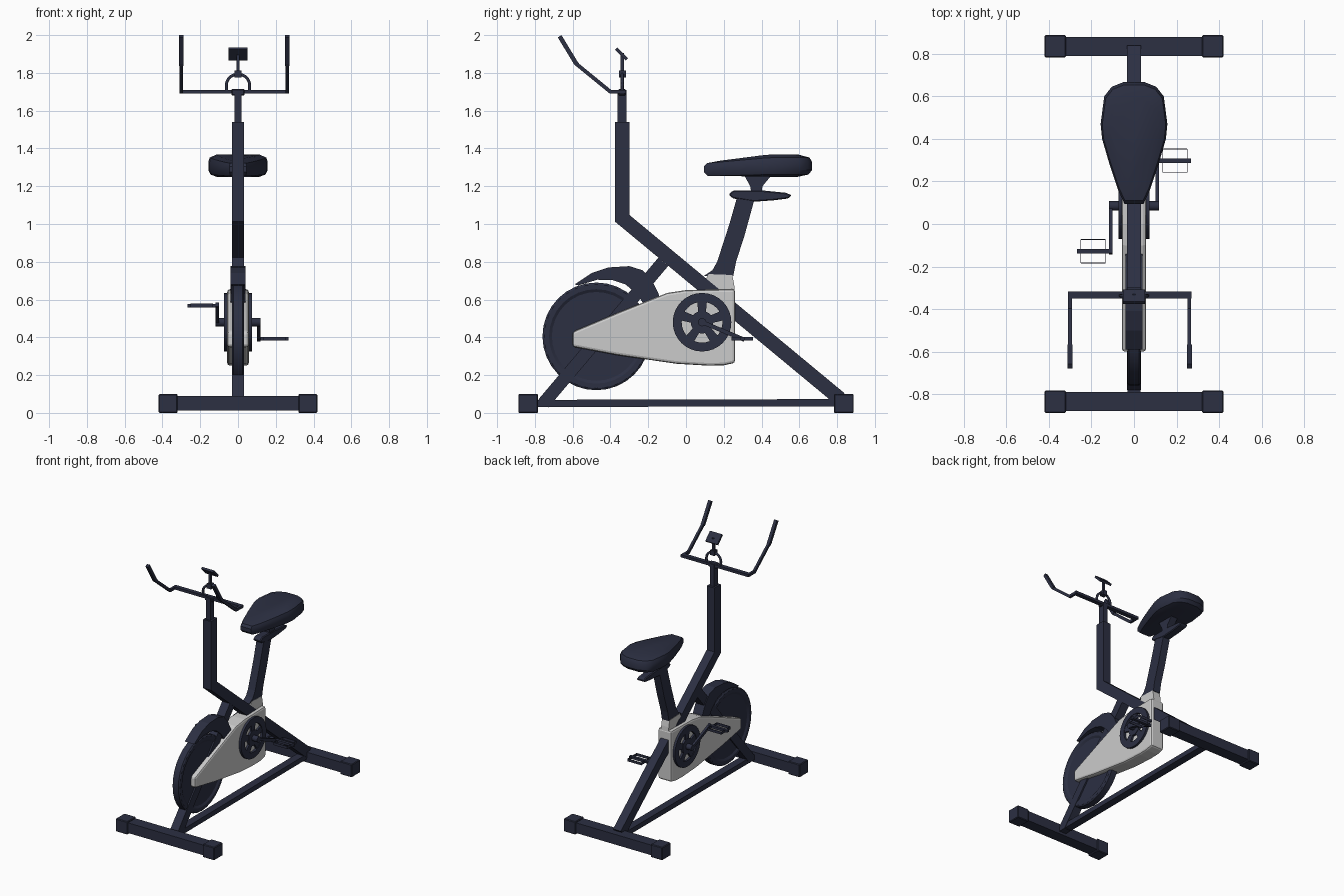
import bpy, bmesh, math
from mathutils import Vector

if "Cube" in bpy.data.objects:
    bpy.data.objects.remove(bpy.data.objects["Cube"])

navy = bpy.data.materials.new("navy")
navy.diffuse_color = (0.025, 0.029, 0.055, 1)
navy.use_nodes = True
navy.node_tree.nodes["Principled BSDF"].inputs["Base Color"].default_value = navy.diffuse_color


def finish(name, bm, mat=navy, bevel=0.0, segs=1, smooth=None):
    bmesh.ops.recalc_face_normals(bm, faces=bm.faces)
    me = bpy.data.meshes.new(name)
    bm.to_mesh(me)
    bm.free()
    ob = bpy.data.objects.new(name, me)
    bpy.context.collection.objects.link(ob)
    if mat:
        me.materials.append(mat)
    if bevel:
        m = ob.modifiers.new("bevel", 'BEVEL')
        m.width, m.segments = bevel, segs
    if smooth:
        bpy.ops.object.select_all(action='DESELECT')
        ob.select_set(True)
        bpy.context.view_layer.objects.active = ob
        bpy.ops.object.shade_smooth_by_angle(angle=math.radians(smooth))
    return ob


def loft(name, rings, caps=True, closed=False, **kw):
    """Skin a list of equal-length point rings."""
    bm = bmesh.new()
    vs = [[bm.verts.new(p) for p in r] for r in rings]
    n = len(vs[0])
    pairs = list(zip(vs, vs[1:])) + ([(vs[-1], vs[0])] if closed else [])
    for a, b in pairs:
        for i in range(n):
            j = (i + 1) % n
            bm.faces.new((a[i], a[j], b[j], b[i]))
    if caps and not closed:
        bm.faces.new(vs[0])
        bm.faces.new(vs[-1])
    return finish(name, bm, **kw)


def prism(name, pts, x0, x1, **kw):
    """Extrude a (y, z) outline along x."""
    return loft(name, [[(x, y, z) for y, z in pts] for x in (x0, x1)], **kw)


def box(name, x0, x1, y0, y1, z0, z1, **kw):
    return prism(name, [(y0, z0), (y1, z0), (y1, z1), (y0, z1)], x0, x1, **kw)


def strip(name, path, thick, x0, x1, **kw):
    """Rectangular bar along a (y, z) path with mitred corners."""
    p = [Vector(q) for q in path]
    d = [(b - a).normalized() for a, b in zip(p, p[1:])]
    d = [d[0]] + d + [d[-1]]
    rings = []
    for q, a, b in zip(p, d, d[1:]):
        t = (a + b).normalized()
        n = Vector((-t.y, t.x)) * (thick / 2 / t.dot(a))
        u, v = q + n, q - n
        rings.append([(x0, *u), (x1, *u), (x1, *v), (x0, *v)])
    return loft(name, rings, **kw)


def lathe(name, prof, cy, cz, segs=32, closed=False, **kw):
    """Revolve (radius, x) points about an x-parallel axis."""
    rings = [[(x, cy + r * math.cos(2 * math.pi * i / segs),
               cz + r * math.sin(2 * math.pi * i / segs)) for i in range(segs)]
             for r, x in prof]
    return loft(name, rings, closed=closed, smooth=30, **kw)


def pipe(name, pts, r):
    cu = bpy.data.curves.new(name, 'CURVE')
    cu.dimensions = '3D'
    cu.bevel_depth, cu.bevel_resolution, cu.use_fill_caps = r, 1, True
    sp = cu.splines.new('POLY')
    sp.points.add(len(pts) - 1)
    for s, p in zip(sp.points, pts):
        s.co = (*p, 1)
    cu.materials.append(navy)
    ob = bpy.data.objects.new(name, cu)
    bpy.context.collection.objects.link(ob)
    bpy.ops.object.select_all(action='DESELECT')
    ob.select_set(True)
    bpy.context.view_layer.objects.active = ob
    bpy.ops.object.convert(target='MESH')


# Feet with end caps
for s, nm in ((-1, "front"), (1, "rear")):
    y = sorted((s * 0.79, s * 0.88))
    box(nm + "_foot", -0.33, 0.33, *y, 0.012, 0.09)
    y = sorted((s * 0.783, s * 0.888))
    for x, side in ((-0.37, "left"), (0.37, "right")):
        box(f"{nm}_foot_cap_{side}", x - 0.05, x + 0.05, *y, 0, 0.1, bevel=0.005)

# Frame tubes
strip("base_rail", [(-0.8, 0.05), (0.8, 0.054)], 0.038, -0.03, 0.03)
strip("main_frame", [(0.815, 0.075), (-0.3375, 1.03), (-0.3375, 1.54)], 0.076, -0.033, 0.033)
strip("front_leg", [(-0.755, 0.05), (-0.12, 0.80)], 0.068, -0.033, 0.033)

# Flywheel with recessed sides, and its fender
lathe("flywheel", [(0.02, -0.022), (0.235, -0.022), (0.25, -0.031), (0.275, -0.031), (0.285, -0.024),
                   (0.285, 0.024), (0.275, 0.031), (0.25, 0.031), (0.235, 0.022), (0.02, 0.022)],
      -0.475, 0.405)
lathe("flywheel_axle", [(0.03, -0.045), (0.03, 0.045)], -0.475, 0.405, 16)
prism("fender", [(-0.59, 0.68), (-0.5, 0.74), (-0.41, 0.77), (-0.3, 0.777), (-0.23, 0.755), (-0.18, 0.70),
                 (-0.145, 0.63), (-0.13, 0.57), (-0.22, 0.57), (-0.26, 0.63), (-0.32, 0.68),
                 (-0.39, 0.703), (-0.47, 0.705), (-0.57, 0.675)], -0.04, 0.04)

# Chain housing: wide body and narrow neck under the seat post
prism("housing", [(-0.6, 0.43), (-0.6, 0.35), (-0.36, 0.305), (-0.05, 0.26), (0.12, 0.25), (0.2, 0.252),
                  (0.26, 0.265), (0.26, 0.655), (0.0, 0.65), (-0.1, 0.635), (-0.35, 0.535)],
      -0.057, 0.057, mat=None, bevel=0.014, segs=2)
prism("housing_neck", [(0.05, 0.62), (0.26, 0.62), (0.255, 0.68), (0.245, 0.73), (0.12, 0.735), (0.09, 0.68)],
      -0.032, 0.032, mat=None)

# Chainrings, cranks and pedals on both sides
CY, CZ = 0.085, 0.48
lathe("crank_axle", [(0.022, -0.118), (0.022, 0.118)], CY, CZ, 16)
for s, side in ((1, "right"), (-1, "left")):
    a, b = s * 0.052, s * 0.074
    lathe("chainring_" + side, [(0.108, a), (0.155, a), (0.155, b), (0.108, b)], CY, CZ, 32, closed=True)
    lathe("chainring_hub_" + side, [(0.06, a), (0.06, b)], CY, CZ, 20)
    for k in range(5):
        t = math.radians(90 + 72 * k)
        c, w = Vector((math.cos(t), math.sin(t))), Vector((-math.sin(t), math.cos(t)))
        o = Vector((CY, CZ))
        prism(f"spoke_{side}_{k}", [o + c * 0.05 + w * 0.02, o + c * 0.05 - w * 0.02,
                                    o + c * 0.115 - w * 0.026, o + c * 0.115 + w * 0.026],
              s * 0.055, s * 0.071)
    py, pz = CY + s * 0.213, CZ - s * 0.088
    strip("crank_" + side, [(CY, CZ), (py + s * 0.012, pz - s * 0.005)], 0.022, s * 0.1, s * 0.118)
    box("pedal_spindle_" + side, s * 0.1, s * 0.268, py - 0.011, py + 0.011, pz - 0.009, pz + 0.009)
    for y in (-0.055, 0.055):
        box(f"pedal_rail_{side}_{y}", s * 0.133, s * 0.25, py + y - 0.002, py + y + 0.002, pz - 0.01, pz + 0.01)
    for x in (0.133, 0.248):
        box(f"pedal_end_{side}_{x}", s * x, s * (x + 0.003), py - 0.055, py + 0.055, pz - 0.01, pz + 0.01)

# Seat post, adjuster plate and clamp
prism("seat_post", [(0.095, 0.725), (0.25, 0.725), (0.265, 0.80), (0.31, 0.94), (0.365, 1.14),
                    (0.27, 1.14), (0.23, 1.0), (0.165, 0.8), (0.14, 0.755)], -0.03, 0.03)
prism("seat_slider", [(0.225, 1.155), (0.25, 1.135), (0.36, 1.118), (0.46, 1.125), (0.54, 1.135),
                      (0.56, 1.152), (0.53, 1.165), (0.4, 1.178), (0.25, 1.178)], -0.032, 0.032, bevel=0.006)
prism("seat_clamp", [(0.345, 1.17), (0.40, 1.17), (0.405, 1.2), (0.45, 1.255), (0.31, 1.255), (0.34, 1.2)],
      -0.028, 0.028)

# Seat: scaled copies of one outline stacked upward, nose lower than the tail
half = [(0.045, 0.095), (0.075, 0.16), (0.115, 0.28), (0.15, 0.40), (0.157, 0.47), (0.14, 0.60),
        (0.105, 0.645), (0.05, 0.667)]
outline = half + [(-x, y) for x, y in reversed(half)]
rings = []
for k, zf, zb in ((0.72, 1.255, 1.25), (0.93, 1.254, 1.262), (1.0, 1.275, 1.285), (1.0, 1.305, 1.33),
                  (0.95, 1.322, 1.352), (0.72, 1.335, 1.368)):
    rings.append([(x * k, 0.40 + (y - 0.40) * k, zf + (zb - zf) * min(1, max(0, (y - 0.1) / 0.35)))
                  for x, y in outline])
loft("seat", rings, smooth=35)

# Handlebar stem, crossbar and bent grips
box("stem", -0.019, 0.019, -0.363, -0.316, 1.52, 1.71)
box("stem_clamp", -0.035, 0.035, -0.357, -0.32, 1.68, 1.715, bevel=0.005)
box("handlebar_crossbar", -0.31, 0.27, -0.35, -0.318, 1.69, 1.71)
for x, side in ((-0.301, "left"), (0.26, "right")):
    strip("grip_" + side, [(-0.32, 1.70), (-0.40, 1.70), (-0.58, 1.847), (-0.668, 1.993)], 0.02,
          x - 0.009, x + 0.009)
    strip("grip_sleeve_" + side, [(-0.575, 1.843), (-0.585, 1.855), (-0.669, 1.994)], 0.023,
          x - 0.012, x + 0.012)

# Console on an arched support
arch = [(0.062 * math.cos(math.pi * i / 10), -0.337, 1.735 + 0.058 * math.sin(math.pi * i / 10))
        for i in range(11)]
pipe("console_arch", [(0.06, -0.337, 1.70)] + arch + [(-0.06, -0.337, 1.70)], 0.009)
box("console_arch_clip", -0.018, 0.018, -0.355, -0.318, 1.775, 1.812)
box("console_stem", -0.008, 0.008, -0.346, -0.328, 1.79, 1.905)
strip("console", [(-0.37, 1.929), (-0.313, 1.872)], 0.016, -0.051, 0.051)
